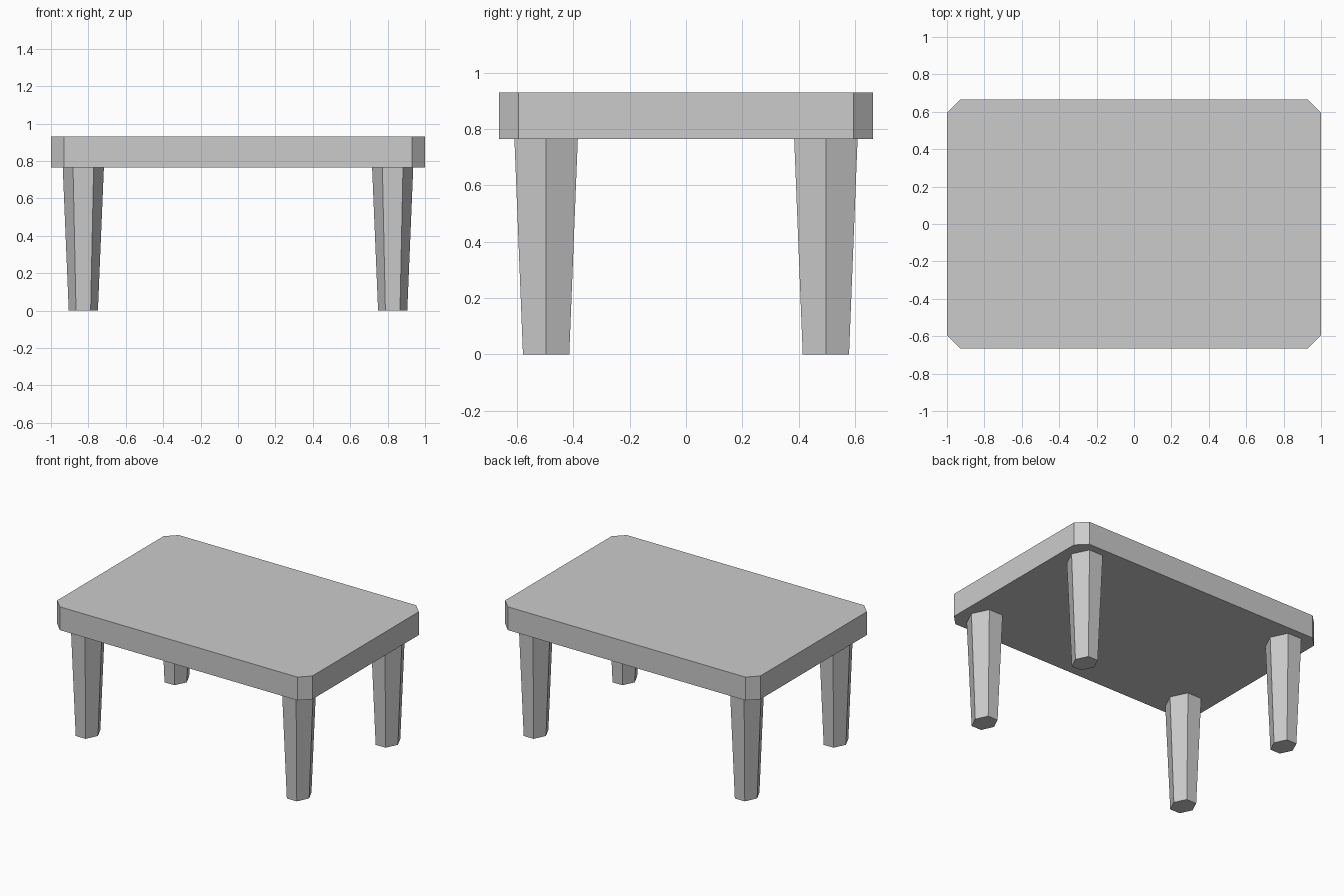
import bpy, bmesh
from math import cos, sin, pi

if "Cube" in bpy.data.objects:
    bpy.data.objects.remove(bpy.data.objects["Cube"])


def loft(name, bottom, top, z0, z1, location=(0, 0, 0)):
    """Flat-faced solid between two matching outlines."""
    bm = bmesh.new()
    lower = [bm.verts.new((x, y, z0)) for x, y in bottom]
    upper = [bm.verts.new((x, y, z1)) for x, y in top]
    bm.faces.new(lower[::-1])
    bm.faces.new(upper)
    n = len(lower)
    for i in range(n):
        j = (i + 1) % n
        bm.faces.new((lower[i], lower[j], upper[j], upper[i]))
    mesh = bpy.data.meshes.new(name)
    bm.to_mesh(mesh)
    bm.free()
    obj = bpy.data.objects.new(name, mesh)
    obj.location = location
    bpy.context.collection.objects.link(obj)
    return obj


def hexagon(rx, ry):
    return [(rx * cos(i * pi / 3), ry * sin(i * pi / 3)) for i in range(6)]


def cut_rectangle(hx, hy, c):
    return [(hx, hy - c), (hx - c, hy), (c - hx, hy), (-hx, hy - c),
            (-hx, c - hy), (c - hx, -hy), (hx - c, -hy), (hx, c - hy)]


# Table top with clipped corners
TOP_Z, UNDER_Z = 0.93, 0.765
outline = cut_rectangle(1.0, 0.665, 0.07)
loft("table_top", outline, outline, UNDER_Z, TOP_Z)

# Four tapered six-sided legs
for y, depth in ((-0.497, "front"), (0.497, "back")):
    for x, side in ((-0.827, "left"), (0.827, "right")):
        loft(f"{depth}_{side}_leg", hexagon(0.078, 0.095), hexagon(0.11, 0.13),
             0, UNDER_Z, (x, y, 0))
